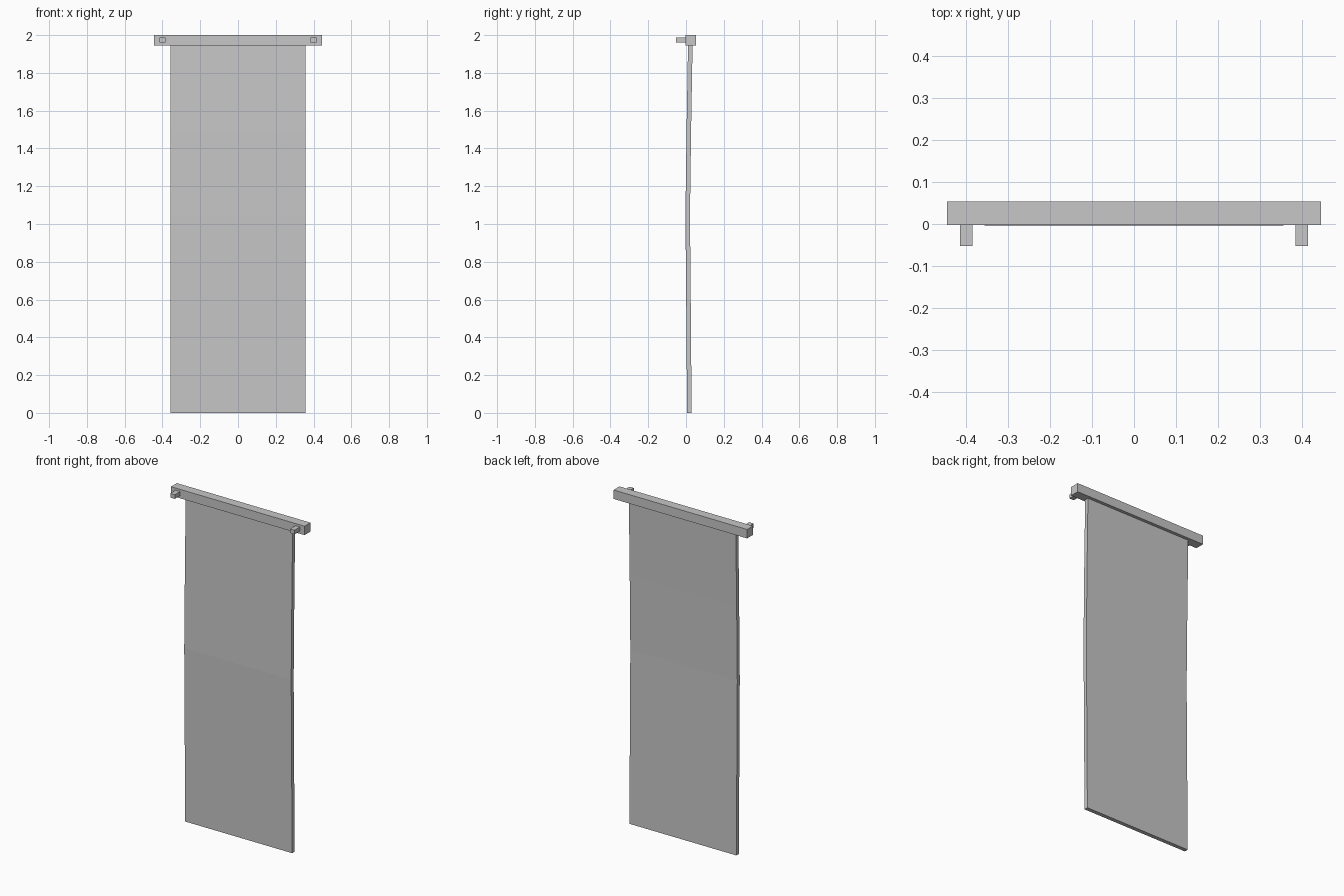
import bpy
import bmesh

cube = bpy.data.objects.get("Cube")
if cube:
    bpy.data.objects.remove(cube, do_unlink=True)

grey = bpy.data.materials.new("light_grey")
grey.use_nodes = True
colour = (0.57, 0.57, 0.57, 1)
grey.diffuse_color = colour
grey.node_tree.nodes["Principled BSDF"].inputs["Base Color"].default_value = colour


def add_object(name, bm):
    bmesh.ops.recalc_face_normals(bm, faces=bm.faces[:])
    mesh = bpy.data.meshes.new(name)
    bm.to_mesh(mesh)
    bm.free()
    mesh.materials.append(grey)
    obj = bpy.data.objects.new(name, mesh)
    bpy.context.collection.objects.link(obj)
    return obj


def box(name, low, high):
    bm = bmesh.new()
    bmesh.ops.create_cube(bm, size=1)
    for v in bm.verts:
        v.co = [(a + b) / 2 + c * (b - a) for a, b, c in zip(low, high, v.co)]
    return add_object(name, bm)


# Horizontal hanging rail
box("rail", (-0.446, -0.002, 1.946), (0.446, 0.054, 2))

# Mounting pegs at both ends of the rail
for side, x in (("left", 0.4), ("right", -0.4)):
    box(side + "_peg", (x - 0.015, -0.053, 1.962), (x + 0.015, 0.003, 1.987))

# Hanging panel, gently bowed forward: side profile swept across the width
HALF_WIDTH, THICKNESS = 0.357, 0.024
front = [(0.006, 0), (0.005, 0.1), (0.001, 0.6), (-0.003, 1.05),
         (0.003, 1.5), (0.011, 1.96)]
profile = front + [(y + THICKNESS, z) for y, z in reversed(front)]
bm = bmesh.new()
side = bm.faces.new([bm.verts.new((-HALF_WIDTH, y, z)) for y, z in profile])
swept = bmesh.ops.extrude_face_region(bm, geom=[side], use_keep_orig=True)["geom"]
bmesh.ops.translate(bm, vec=(2 * HALF_WIDTH, 0, 0),
                    verts=[g for g in swept if isinstance(g, bmesh.types.BMVert)])
add_object("hanging_panel", bm)
